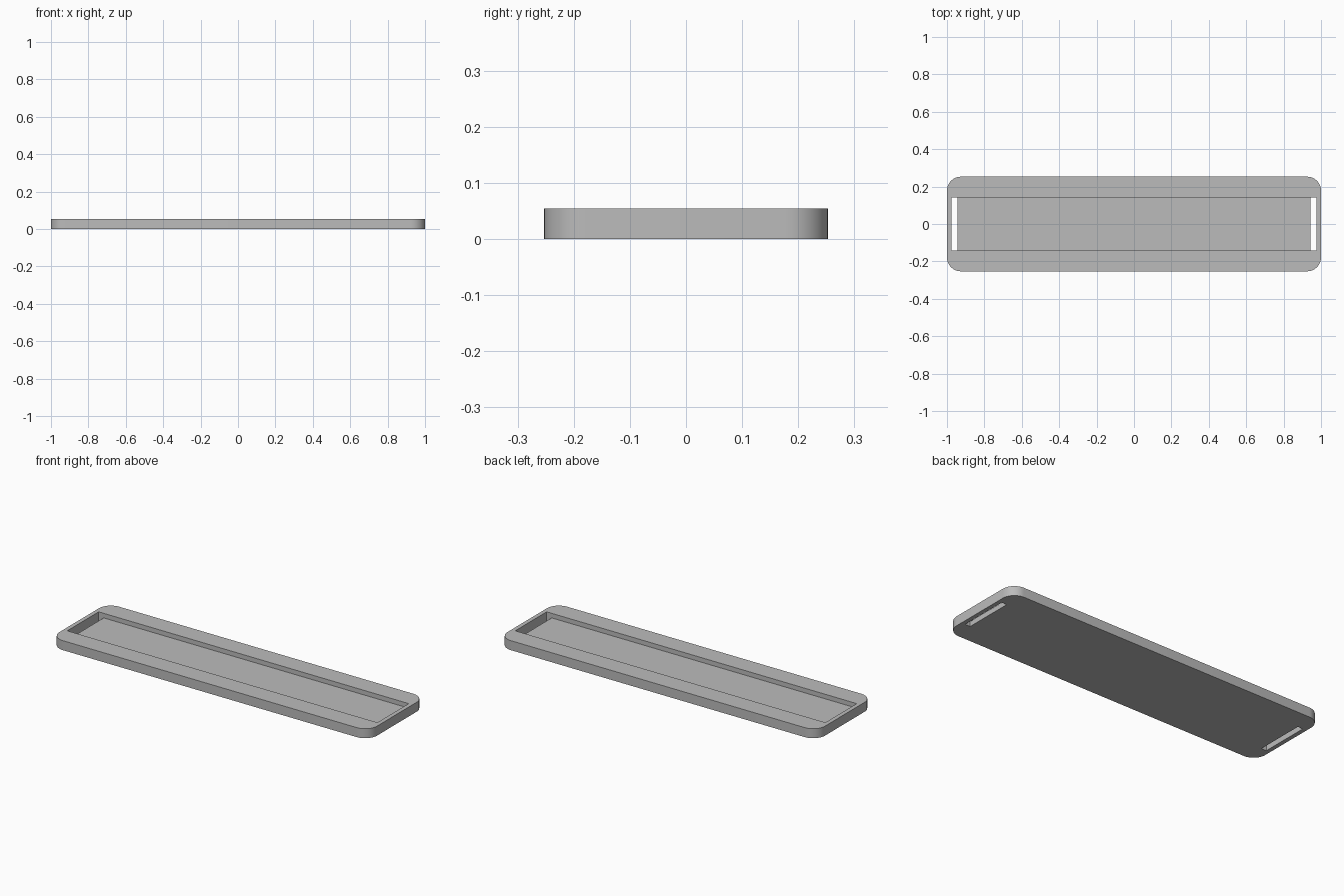
import bpy, bmesh, math

cube = bpy.data.objects.get("Cube")
if cube:
    bpy.data.objects.remove(cube, do_unlink=True)

LENGTH, WIDTH, HEIGHT, RADIUS = 2.0, 0.506, 0.054, 0.075
RECESS_X, RECESS_Y, FLOOR_Z = 0.976, 0.141, 0.028
SLOT_X = 0.944
CORNER_STEPS = 12

grey = bpy.data.materials.new("plain grey")
grey.use_nodes = True
colour = (0.5, 0.5, 0.5, 1)
grey.diffuse_color = colour
grey.node_tree.nodes["Principled BSDF"].inputs["Base Color"].default_value = colour


def extrude_profile(name, points, offset):
    """Make a solid by sweeping a closed outline along an offset."""
    bm = bmesh.new()
    face = bm.faces.new([bm.verts.new(p) for p in points])
    swept = bmesh.ops.extrude_face_region(bm, geom=[face])["geom"]
    verts = [g for g in swept if isinstance(g, bmesh.types.BMVert)]
    bmesh.ops.translate(bm, verts=verts, vec=offset)
    bmesh.ops.recalc_face_normals(bm, faces=bm.faces)
    mesh = bpy.data.meshes.new(name)
    bm.to_mesh(mesh)
    bm.free()
    mesh.materials.append(grey)
    obj = bpy.data.objects.new(name, mesh)
    bpy.context.collection.objects.link(obj)
    return obj


# Tray body with rounded corners
outline = []
for corner, (sx, sy) in enumerate([(1, 1), (-1, 1), (-1, -1), (1, -1)]):
    for step in range(CORNER_STEPS + 1):
        a = math.pi / 2 * (corner + step / CORNER_STEPS)
        outline.append((sx * (LENGTH / 2 - RADIUS) + RADIUS * math.cos(a),
                        sy * (WIDTH / 2 - RADIUS) + RADIUS * math.sin(a), 0))
tray = extrude_profile("tray", outline, (0, 0, HEIGHT))

# Staple-shaped cutter: shallow recess with a through slot at each end
top, below = HEIGHT + 0.05, -0.05
half = [(SLOT_X, FLOOR_Z), (SLOT_X, below), (RECESS_X, below), (RECESS_X, top)]
section = half + [(-x, z) for x, z in reversed(half)]
cutter = extrude_profile("recess_cutter", [(x, -RECESS_Y, z) for x, z in section],
                         (0, 2 * RECESS_Y, 0))
cutter.hide_render = True

cut = tray.modifiers.new("recess_and_slots", 'BOOLEAN')
cut.operation = 'DIFFERENCE'
cut.solver = 'EXACT'
cut.object = cutter

bpy.ops.object.select_all(action='DESELECT')
tray.select_set(True)
bpy.context.view_layer.objects.active = tray
bpy.ops.object.modifier_apply(modifier=cut.name)
bpy.data.objects.remove(cutter, do_unlink=True)
bpy.ops.object.shade_smooth_by_angle(angle=math.radians(30))
